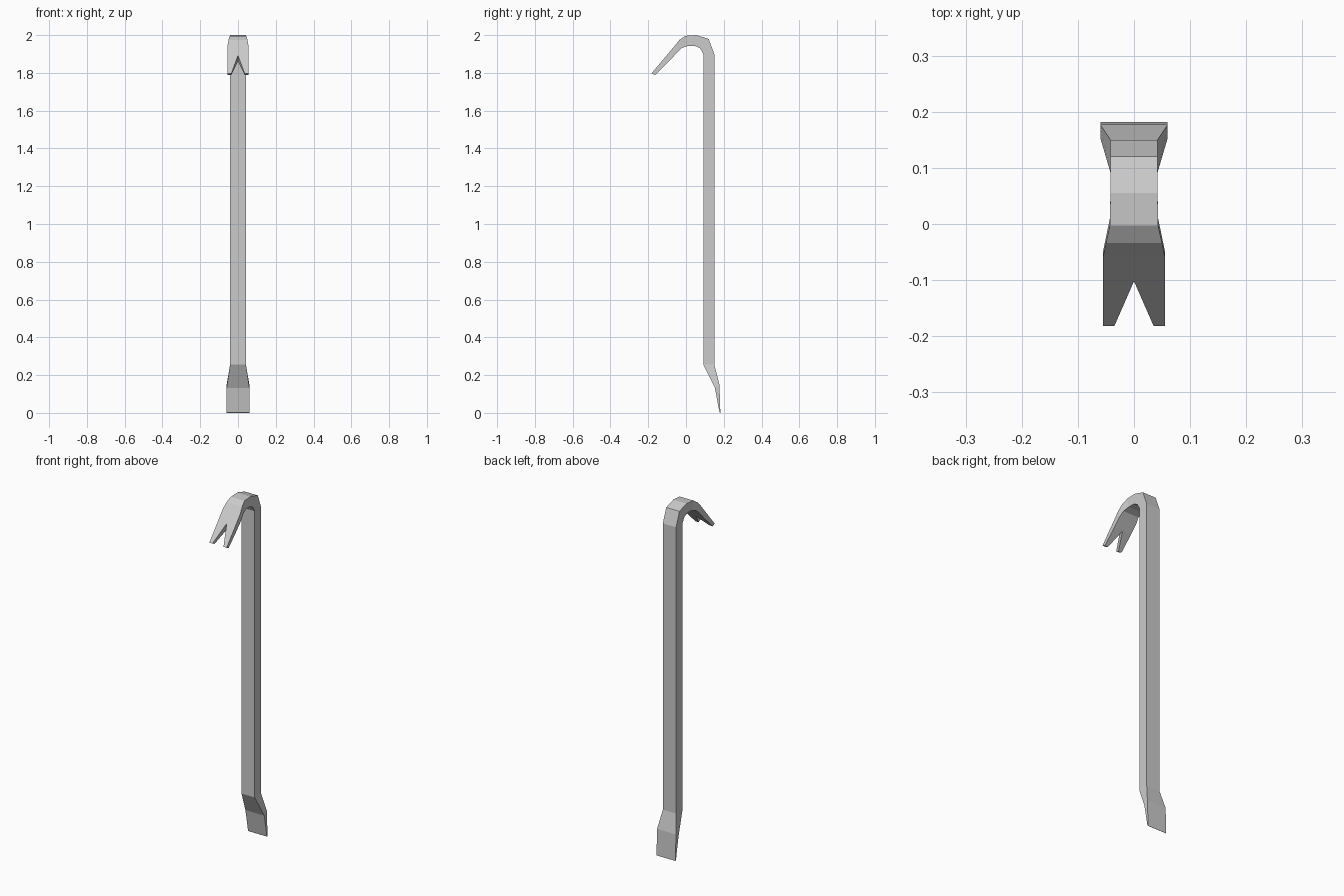
import bpy, bmesh

if "Cube" in bpy.data.objects:
    bpy.data.objects.remove(bpy.data.objects["Cube"])

# Stations along the bar: outer (y, z), inner (y, z), half width, notch half gap
STATIONS = [
    ((0.182, 0.000), (0.177, 0.003), 0.060, 0),   # chisel edge
    ((0.177, 0.150), (0.153, 0.132), 0.060, 0),   # chisel shoulder
    ((0.150, 0.255), (0.092, 0.255), 0.042, 0),   # shaft bottom
    ((0.150, 1.900), (0.092, 1.900), 0.042, 0),   # shaft top
    ((0.120, 1.980), (0.075, 1.930), 0.042, 0),   # bend
    ((0.055, 2.000), (0.047, 1.943), 0.042, 0),
    ((-0.003, 1.996), (0.010, 1.943), 0.043, 0),
    ((-0.034, 1.975), (-0.024, 1.931), 0.050, 0),
    ((-0.058, 1.946), (-0.048, 1.906), 0.055, 0), # claw at full width
    ((-0.102, 1.893), (-0.090, 1.861), 0.055, 0), # notch root
    ((-0.182, 1.798), (-0.164, 1.789), 0.055, 0.035), # claw tip
]

# Loft the right half; the mirror makes the left
bm = bmesh.new()
rings = []
for (oy, oz), (iy, iz), w, gap in STATIONS:
    rings.append([bm.verts.new(p) for p in
                  ((gap, oy, oz), (w, oy, oz), (w, iy, iz), (gap, iy, iz))])

for a, b in zip(rings, rings[1:]):
    for k in range(3):
        bm.faces.new((a[k], a[k + 1], b[k + 1], b[k]))

# End caps and the inner wall of the claw notch
bm.faces.new(rings[0])
bm.faces.new(rings[-1])
a, b = rings[-2:]
bm.faces.new((a[3], a[0], b[0], b[3]))
bmesh.ops.recalc_face_normals(bm, faces=bm.faces)
# The half shell is open on x = 0, so orient it by its side faces
if next(f for f in bm.faces if all(abs(v.co.x - 0.042) < 1e-5 for v in f.verts)).normal.x < 0:
    bmesh.ops.reverse_faces(bm, faces=bm.faces)

mesh = bpy.data.meshes.new("pry_bar")
bm.to_mesh(mesh)
bm.free()
bar = bpy.data.objects.new("pry_bar", mesh)
bpy.context.collection.objects.link(bar)
mirror = bar.modifiers.new("mirror", 'MIRROR')
mirror.use_axis[0] = True
mirror.use_mirror_merge = True
mirror.merge_threshold = 0.001
